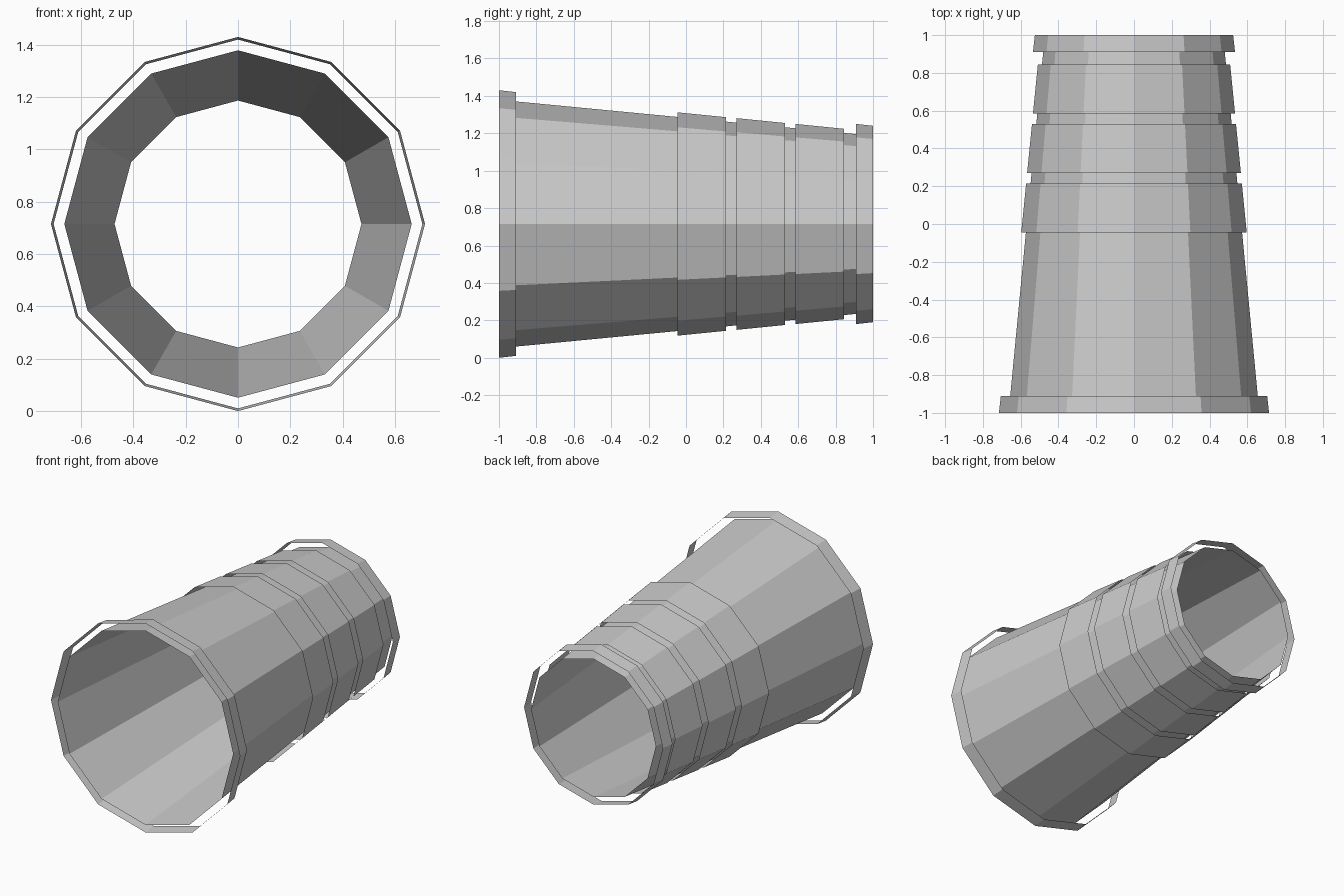
import bpy
import bmesh
from math import radians
from mathutils import Matrix

cube = bpy.data.objects.get("Cube")
if cube:
    bpy.data.objects.remove(cube, do_unlink=True)

SIDES = 12
AXIS_HEIGHT = 0.715

grey = bpy.data.materials.new("light_grey")
grey.use_nodes = True
grey.diffuse_color = (0.6, 0.6, 0.6, 1)
grey.node_tree.nodes["Principled BSDF"].inputs["Base Color"].default_value = (0.6, 0.6, 0.6, 1)


def open_cone(name, y_front, y_back, r_front, r_back):
    """Thin open-ended tapered tube lying along the y axis."""
    bm = bmesh.new()
    place = (Matrix.Translation((0, (y_front + y_back) / 2, AXIS_HEIGHT))
             @ Matrix.Rotation(radians(-90), 4, "X"))
    bmesh.ops.create_cone(bm, cap_ends=False, segments=SIDES,
                          radius1=r_front, radius2=r_back,
                          depth=y_back - y_front, matrix=place)
    mesh = bpy.data.meshes.new(name)
    bm.to_mesh(mesh)
    bm.free()
    mesh.materials.append(grey)
    obj = bpy.data.objects.new(name, mesh)
    bpy.context.collection.objects.link(obj)
    return obj


# Main tapered tube
open_cone("tube", -1, 1, 0.664, 0.472)

# Rim bands at both ends
open_cone("front_rim_band", -1, -0.91, 0.715, 0.705)
open_cone("back_rim_band", 0.91, 1, 0.535, 0.525)

# Three wide bands around the narrow half, following the taper
for i, name in enumerate(("first_band", "second_band", "third_band")):
    y = -0.045 + i * 0.315
    r = 0.597 - i * 0.031
    open_cone(name, y, y + 0.26, r, r - 0.026)
